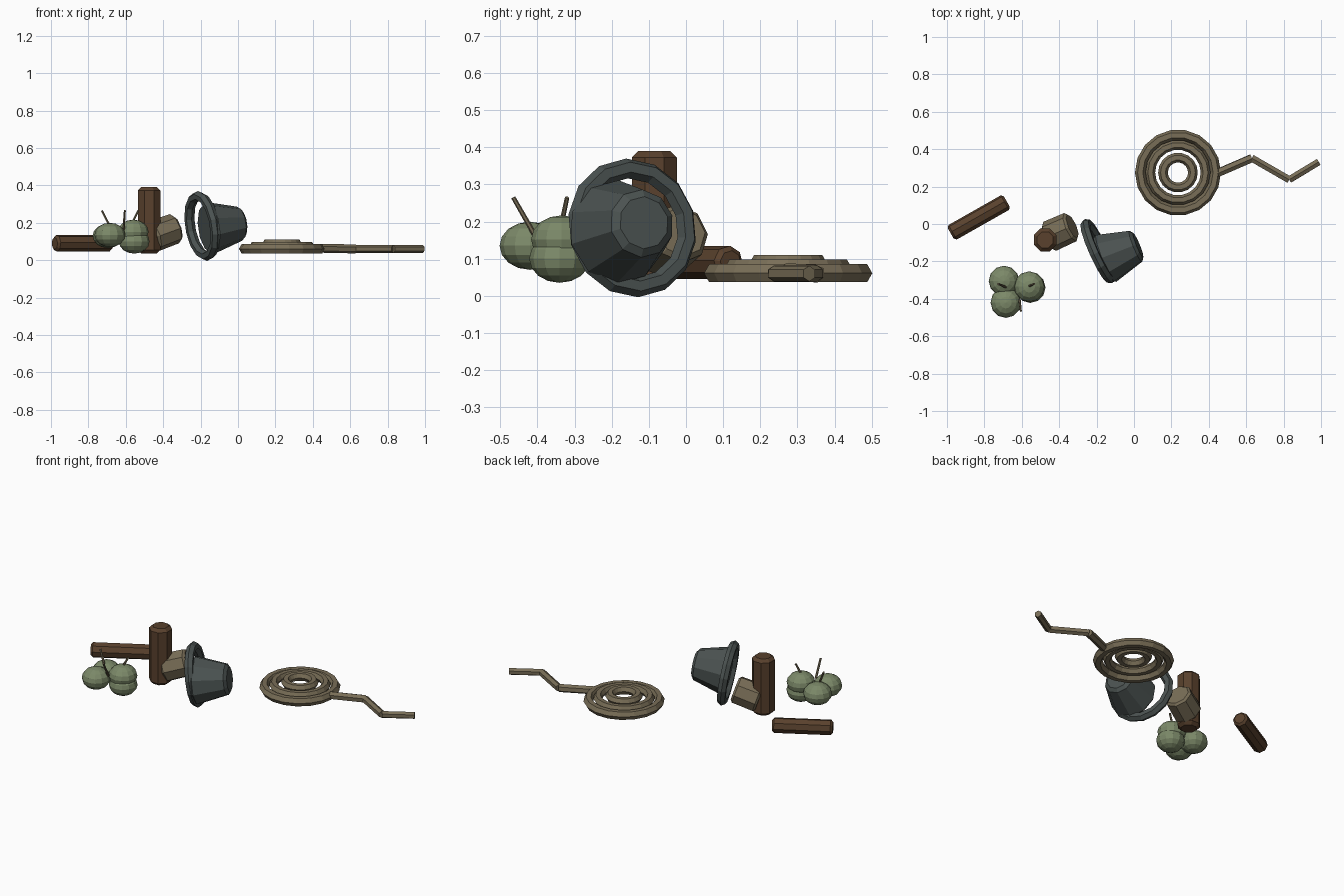
import bpy
import math
from mathutils import Vector

cube = bpy.data.objects.get("Cube")
if cube:
    bpy.data.objects.remove(cube)


def material(name, rgb):
    m = bpy.data.materials.new(name)
    m.use_nodes = True
    m.diffuse_color = (*rgb, 1)
    m.node_tree.nodes["Principled BSDF"].inputs["Base Color"].default_value = (*rgb, 1)
    return m


IRON = material("dark iron", (0.07, 0.085, 0.082))
BARK = material("bark brown", (0.10, 0.053, 0.026))
TAN = material("dull tan", (0.19, 0.155, 0.095))
GREEN = material("berry green", (0.20, 0.25, 0.14))


def finish(name, mat, bevel=0):
    ob = bpy.context.object
    ob.name = name
    ob.data.materials.append(mat)
    if bevel:
        mod = ob.modifiers.new("Bevel", "BEVEL")
        mod.width = bevel
        mod.limit_method = "ANGLE"
        mod.angle_limit = math.radians(60)
    return ob


def taper(name, a, b, r1, r2, sides, mat, bevel=0, twist=0):
    """Closed cone section running from point a to point b."""
    a, b = Vector(a), Vector(b)
    d = b - a
    bpy.ops.mesh.primitive_cone_add(vertices=sides, radius1=r1, radius2=r2, depth=d.length,
                                    location=(a + b) / 2)
    ob = finish(name, mat, bevel)
    ob.rotation_mode = "QUATERNION"
    spin = Vector((0, 0, 1)).rotation_difference(d)
    ob.rotation_quaternion = spin @ Vector((0, 0, 1)).to_track_quat("Z", "Y")
    if twist:
        for v in ob.data.vertices:
            x, y = v.co.x, v.co.y
            v.co.x = x * math.cos(twist) - y * math.sin(twist)
            v.co.y = x * math.sin(twist) + y * math.cos(twist)
    return ob


def ring(name, centre, major, minor, segments, sides, mat, axis=(0, 0, 1)):
    bpy.ops.mesh.primitive_torus_add(location=centre, major_radius=major, minor_radius=minor,
                                     major_segments=segments, minor_segments=sides)
    ob = finish(name, mat)
    ob.rotation_mode = "QUATERNION"
    ob.rotation_quaternion = Vector((0, 0, 1)).rotation_difference(Vector(axis))
    return ob


# Logs, one lying and one standing
EIGHTH = math.pi / 8
taper("lying_log", (-0.98, -0.05, 0.09), (-0.68, 0.12, 0.09), 0.045, 0.045, 8, BARK, 0.012, EIGHTH)
taper("standing_log", (-0.475, -0.085, 0.037), (-0.475, -0.085, 0.39), 0.066, 0.066, 8, BARK, 0.018, EIGHTH)

# Stub cup leaning against the standing log
taper("cup", (-0.46, -0.07, 0.125), (-0.33, -0.012, 0.172), 0.085, 0.082, 8, TAN, 0.012, EIGHTH)

# Tipped pot and its loose rim
tilt = Vector((0.9, 0.406, 0.153))
taper("pot_body", (-0.165, -0.19, 0.17), (0.022, -0.113, 0.197), 0.145, 0.088, 10, IRON, 0.016)
ring("pot_rim", (-0.19, -0.145, 0.183), 0.162, 0.027, 14, 6, IRON, tilt)

# Berry cluster
berries = [(-0.695, -0.305, 0.13), (-0.685, -0.42, 0.135), (-0.56, -0.335, 0.152), (-0.555, -0.34, 0.1)]
for i, p in enumerate(berries):
    bpy.ops.mesh.primitive_uv_sphere_add(segments=12, ring_count=8, radius=0.082, location=p)
    finish(f"berry_{i + 1}", GREEN).scale.z = 0.79

# Berry stems
stems = [((-0.675, -0.342, 0.16), (-0.727, -0.32, 0.265)),
         ((-0.612, -0.405, 0.16), (-0.605, -0.465, 0.265)),
         ((-0.58, -0.34, 0.17), (-0.533, -0.32, 0.265))]
for i, (a, b) in enumerate(stems):
    taper(f"stem_{i + 1}", a, b, 0.007, 0.006, 6, TAN)

# Coil of stepped rings
for i, (major, minor, z) in enumerate([(0.202, 0.028, 0.061), (0.148, 0.026, 0.075), (0.08, 0.026, 0.088)]):
    ring(f"coil_ring_{i + 1}", (0.235, 0.275, z), major, minor, 18, 6, TAN)

# Zigzag tail of the coil
path = [(0.445, 0.272, 0.064), (0.63, 0.352, 0.06), (0.83, 0.237, 0.06), (0.988, 0.332, 0.06)]
for i, r in enumerate((0.024, 0.022, 0.021)):
    taper(f"tail_{i + 1}", path[i], path[i + 1], r, r, 6, TAN)
